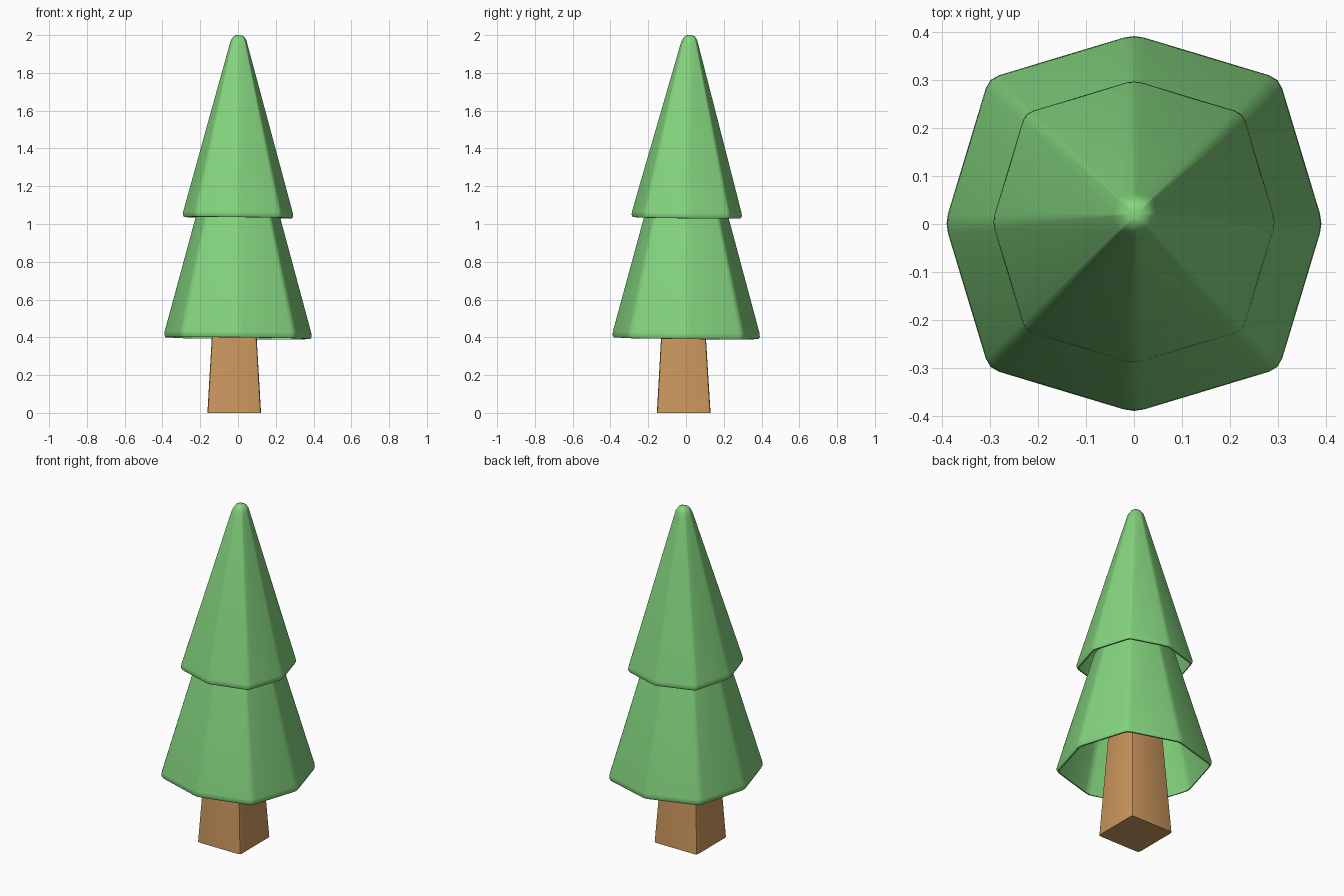
import bpy, bmesh, math
from mathutils import Vector

if "Cube" in bpy.data.objects:
    bpy.data.objects.remove(bpy.data.objects["Cube"])


def material(name, colour):
    m = bpy.data.materials.new(name)
    m.diffuse_color = (*colour, 1)
    m.use_nodes = True
    m.node_tree.nodes["Principled BSDF"].inputs["Base Color"].default_value = m.diffuse_color
    return m


def rounded(corners, t):
    """Replace each polygon corner by three points that round it off."""
    out = []
    for i, c in enumerate(corners):
        a = c.lerp(corners[i - 1], t)
        b = c.lerp(corners[(i + 1) % len(corners)], t)
        out += [a, c.lerp((a + b) / 2, 0.5), b]
    return out


def loft(name, section, rings, mat, cap_bottom, cap_top, tilt=0.0):
    """Skin a cross-section through rings of (z, scale, centre x, centre y)."""
    bm = bmesh.new()
    loops = []
    for z, s, cx, cy in rings:
        loops.append([bm.verts.new((p.x * s + cx, p.y * s + cy, z - tilt * s * (p.x + p.y)))
                      for p in section])
    n = len(section)
    for lo, hi in zip(loops, loops[1:]):
        for i in range(n):
            j = (i + 1) % n
            bm.faces.new((lo[i], lo[j], hi[j], hi[i]))
    if cap_bottom:
        bm.faces.new(loops[0][::-1])
    if cap_top:
        bm.faces.new(loops[-1])
    me = bpy.data.meshes.new(name)
    bm.to_mesh(me)
    bm.free()
    me.materials.append(mat)
    ob = bpy.data.objects.new(name, me)
    bpy.context.collection.objects.link(ob)
    bpy.ops.object.select_all(action='DESELECT')
    ob.select_set(True)
    bpy.context.view_layer.objects.active = ob
    bpy.ops.object.shade_smooth_by_angle(angle=math.radians(50))
    return ob


green = material("foliage_green", (0.23, 0.66, 0.21))
brown = material("trunk_brown", (0.60, 0.31, 0.11))

# Slightly squarish octagon shared by both foliage tiers
octagon = []
for k in range(8):
    r = 0.427 if k % 2 else 0.393
    octagon.append(Vector((r * math.cos(k * math.pi / 4), r * math.sin(k * math.pi / 4))))
octagon = rounded(octagon, 0.07)

# Lower foliage: hollow skirt with a rounded rim
loft("lower_foliage", octagon,
     [(0.395, 0.965, 0, 0.001), (0.396, 0.985, 0, 0.001), (0.408, 1.0, 0, 0.001),
      (0.428, 0.995, 0, 0.001), (1.12, 0.515, 0, 0.002)],
     green, False, False, tilt=0.012)

# Upper foliage: hollow cone with a rounded rim and a blunt, slightly offset tip
loft("upper_foliage", octagon,
     [(1.033, 0.715, 0, 0.004), (1.034, 0.735, 0, 0.004), (1.045, 0.75, 0, 0.004),
      (1.064, 0.743, 0, 0.004), (1.95, 0.122, 0.003, 0.018), (1.975, 0.102, 0.004, 0.019),
      (1.993, 0.07, 0.004, 0.02), (2.0, 0.03, 0.004, 0.02)],
     green, False, True, tilt=0.012)

# Trunk: tapered square post reaching up inside the foliage
square = rounded([Vector(p) for p in ((-1, -1), (1, -1), (1, 1), (-1, 1))], 0.05)
loft("trunk", square,
     [(0.0, 0.142, -0.02, -0.012), (0.6, 0.107, -0.02, -0.014)],
     brown, True, True)
